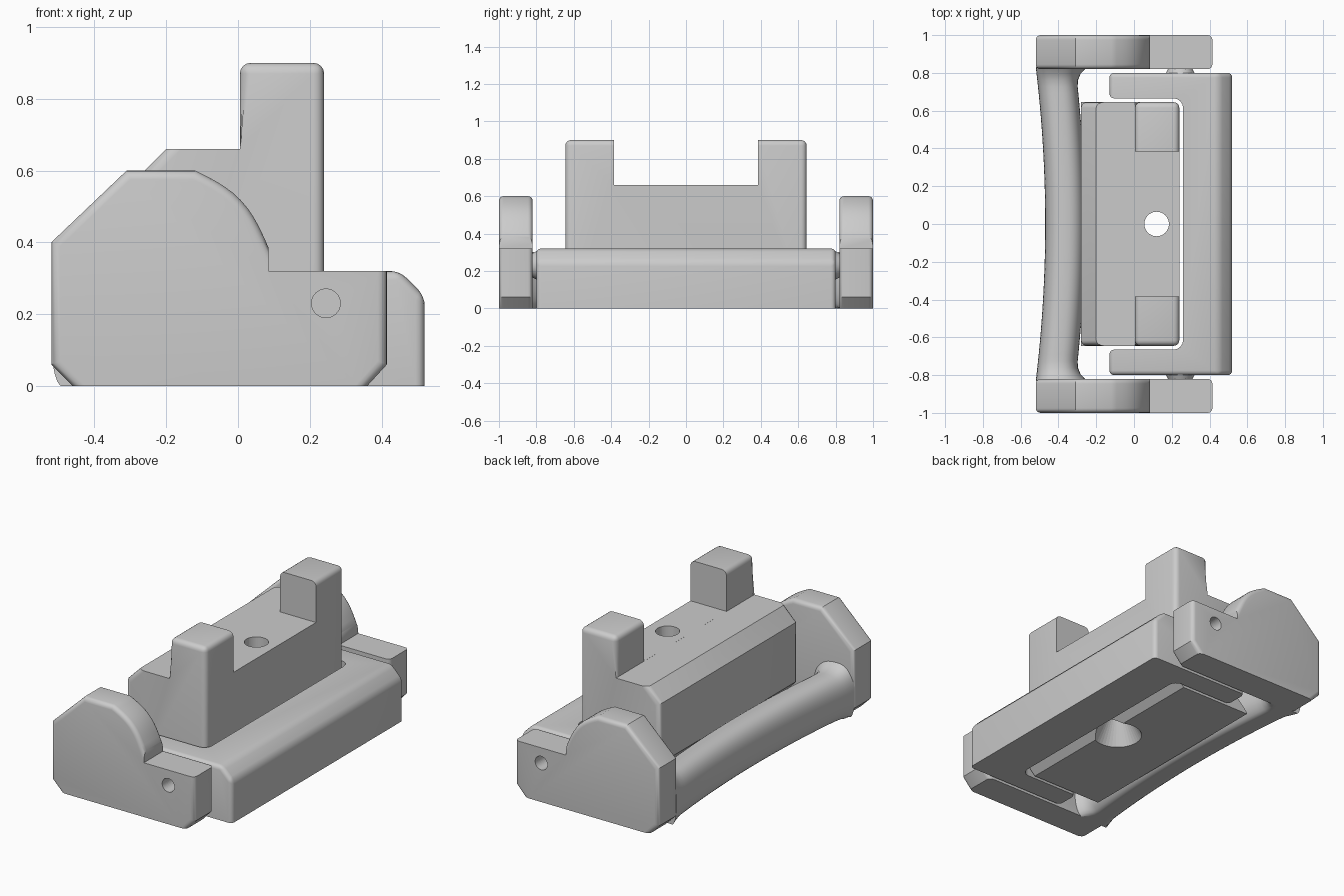
import bpy, bmesh, math
from mathutils import Matrix, Vector

if "Cube" in bpy.data.objects:
    bpy.data.objects.remove(bpy.data.objects["Cube"])

grey = bpy.data.materials.new("light_grey")
grey.use_nodes = True
COLOUR = (0.6, 0.6, 0.6, 1)
grey.diffuse_color = COLOUR
grey.node_tree.nodes["Principled BSDF"].inputs["Base Color"].default_value = COLOUR


def finish(bm, name, helper=False):
    bmesh.ops.recalc_face_normals(bm, faces=bm.faces)
    mesh = bpy.data.meshes.new(name)
    bm.to_mesh(mesh)
    bm.free()
    obj = bpy.data.objects.new(name, mesh)
    bpy.context.collection.objects.link(obj)
    if helper:
        obj.hide_render = True
        obj.hide_set(True)
    else:
        mesh.materials.append(grey)
    return obj


def prism(points, start, end, axis):
    """Extrude a 2D outline along y (outline in x, z) or along z (outline in x, y)."""
    bm = bmesh.new()
    place = (lambda p: (p[0], start, p[1])) if axis == "y" else (lambda p: (p[0], p[1], start))
    face = bm.faces.new([bm.verts.new(place(p)) for p in points])
    moved = bmesh.ops.extrude_face_region(bm, geom=[face])["geom"]
    step = Vector((0, end - start, 0) if axis == "y" else (0, 0, end - start))
    bmesh.ops.translate(bm, verts=[v for v in moved if isinstance(v, bmesh.types.BMVert)], vec=step)
    bmesh.ops.recalc_face_normals(bm, faces=bm.faces)
    return bm


def round_edges(bm, rule, width, segments=4):
    edges = [e for e in bm.edges if rule(*(v.co for v in e.verts))]
    bmesh.ops.bevel(bm, geom=edges, offset=width, segments=segments, profile=0.5,
                    affect="EDGES", clamp_overlap=True)


def cone_cutter(name, low, high, r_low, r_high):
    low, high = Vector(low), Vector(high)
    bm = bmesh.new()
    turn = (high - low).to_track_quat("Z", "Y").to_matrix().to_4x4()
    bmesh.ops.create_cone(bm, cap_ends=True, segments=40, radius1=r_low, radius2=r_high,
                          depth=(high - low).length,
                          matrix=Matrix.Translation((low + high) / 2) @ turn)
    return bm


def cut(obj, cutter):
    mod = obj.modifiers.new("cut", "BOOLEAN")
    mod.operation = "DIFFERENCE"
    mod.solver = "EXACT"
    mod.object = cutter


def smooth(obj):
    bpy.ops.object.select_all(action="DESELECT")
    obj.select_set(True)
    bpy.context.view_layer.objects.active = obj
    bpy.ops.object.shade_smooth_by_angle(angle=math.radians(30))


# Side cheeks of the lever, with a domed shoulder and a pivot hole
dome = [(0.085 - 0.205 * t - 0.035 * math.sin(math.pi * t) + 0.06 * math.sin(math.pi * t),
         0.385 + 0.215 * t + 0.025 * math.sin(math.pi * t)) for t in [i / 10 for i in range(11)]]
cheek_outline = [(-0.52, 0.06), (-0.46, 0), (0.36, 0), (0.415, 0.06), (0.415, 0.32),
                 (0.085, 0.32)] + dome + [(-0.31, 0.6), (-0.52, 0.4)]
for side, label in ((1, "back"), (-1, "front")):
    bm = prism(cheek_outline, side * 0.82, side, "y")
    round_edges(bm, lambda a, b: abs(a.y - b.y) < 0.001 and max(a.z, b.z) > 0.001
                and not (a.x > 0.08 and b.x > 0.08 and abs(a.z - 0.32) < 0.07
                         and abs(b.z - 0.32) < 0.07), 0.025)
    cheek = finish(bm, label + "_cheek")
    cut(cheek, finish(cone_cutter("hole", (0.245, side * 0.8, 0.23), (0.245, side * 1.05, 0.23),
                                  0.04, 0.04), label + "_pivot_cutter", True))
    smooth(cheek)
    # Pivot boss filling the gap between cheek and jaw
    smooth(finish(cone_cutter("boss", (0.245, side * 0.79, 0.23), (0.245, side * 0.83, 0.23),
                              0.08, 0.06), label + "_pivot_boss"))

# Bowed grip bar with a flat underside and flared ends
bm = bmesh.new()
rings = []
for i in range(49):
    y = -0.83 + 1.66 * i / 48
    flare = max(0, (abs(y) - 0.72) / 0.11) ** 2.5
    bow = 0.05 * (1 - (y / 0.83) ** 2)
    ring = []
    for k in range(40):
        a = math.tau * k / 40
        c, s = math.cos(a), math.sin(a)
        reach = 0.105 + (0.06 * flare if c > 0 else 0)
        x = -0.415 + bow + reach * math.copysign(abs(c) ** 0.8, c)
        z = 0.13 + (0.14 + 0.04 * flare) * math.copysign(abs(s) ** 0.8, s)
        ring.append(bm.verts.new((x, y, max(0, z))))
    rings.append(ring)
for r, q in zip(rings, rings[1:]):
    for k in range(40):
        bm.faces.new((r[k], r[k - 1], q[k - 1], q[k]))
bm.faces.new(rings[0])
bm.faces.new(rings[-1])
smooth(finish(bm, "grip_bar"))

# C-shaped jaw with a chamfered outer top edge
half = [(0.52, 0.8), (-0.13, 0.8), (-0.13, 0.665), (0.26, 0.665)]
bm = prism(half + [(x, -y) for x, y in reversed(half)], 0, 0.32, "z")
round_edges(bm, lambda a, b: min(a.x, b.x) > 0.51 and min(a.z, b.z) > 0.31, 0.07, 1)
round_edges(bm, lambda a, b: abs(a.x - 0.26) + abs(b.x - 0.26) < 0.01 and abs(a.z - b.z) > 0.1, 0.05)
round_edges(bm, lambda a, b: max(abs(a.x - b.x), abs(a.y - b.y)) < 0.08 and abs(a.z - b.z) > 0.01
            and (max(a.x, b.x) < 0 or min(a.x, b.x) > 0.4)
            or (min(a.z, b.z) > 0.2 and not (min(a.x, b.x) > 0.2 and max(a.x, b.x) < 0.3)
                and not (abs(a.y) < 0.67 and abs(b.y) < 0.67)), 0.025)
smooth(finish(bm, "jaw"))

# Central block: prong, V groove towards the grip bar, chamfered base
block_outline = [(0.18, 0), (0.24, 0.06), (0.24, 0.9), (0.005, 0.9), (0.005, 0.66), (-0.2, 0.66),
                 (-0.28, 0.58), (-0.28, 0.23), (-0.17, 0.12), (-0.28, 0.01), (-0.28, 0)]
bm = prism(block_outline, -0.645, 0.645, "y")
round_edges(bm, lambda a, b: min(a.z, b.z) > 0.89 or (abs(a.y - b.y) < 0.01
            and max(a.z, b.z) > 0.3 and not abs(a.z - b.z) < 0.001), 0.03)
block = finish(bm, "clamp_block")
gap = prism([(-0.02, 0.6602), (0.3, 0.6602), (0.3, 1), (-0.02, 1)], -0.385, 0.385, "y")
cut(block, finish(gap, "prong_gap_cutter", True))
cut(block, finish(cone_cutter("bore", (0.12, 0, -0.1), (0.12, 0, 0.8), 0.065, 0.065),
                  "bore_cutter", True))
cut(block, finish(cone_cutter("sink", (0.12, 0, -0.01), (0.12, 0, 0.14), 0.14, 0.06),
                  "countersink_cutter", True))
smooth(block)
